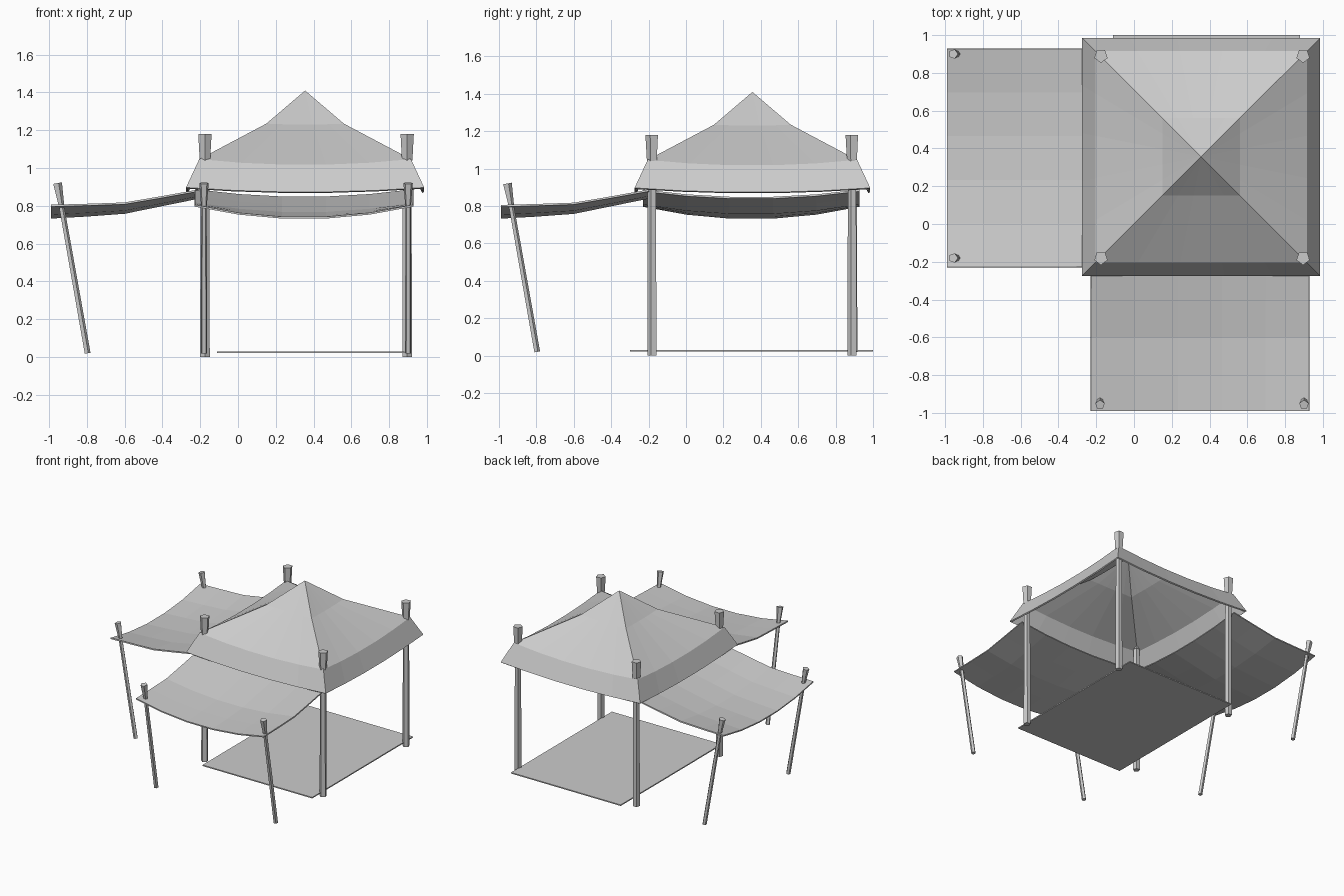
import bpy, bmesh
from mathutils import Vector

if "Cube" in bpy.data.objects:
    bpy.data.objects.remove(bpy.data.objects["Cube"])

C = 0.355          # centre of the main tent in x and y
SEG = 5            # cloth segments along each side


def finish(name, bm, thickness=0):
    bmesh.ops.remove_doubles(bm, verts=bm.verts, dist=0.0005)
    bmesh.ops.recalc_face_normals(bm, faces=bm.faces)
    me = bpy.data.meshes.new(name)
    bm.to_mesh(me)
    bm.free()
    ob = bpy.data.objects.new(name, me)
    bpy.context.collection.objects.link(ob)
    if thickness:
        mod = ob.modifiers.new("cloth_thickness", 'SOLIDIFY')
        mod.thickness = thickness
        mod.offset = -1
    return ob


def grid(bm, rows):
    vs = [[bm.verts.new(p) for p in row] for row in rows]
    for a, b in zip(vs, vs[1:]):
        for i in range(len(a) - 1):
            bm.faces.new((a[i], a[i + 1], b[i + 1], b[i]))


def rod(name, p0, p1, r0, r1, sides=5):
    p0, p1 = Vector(p0), Vector(p1)
    bm = bmesh.new()
    bmesh.ops.create_cone(bm, cap_ends=True, segments=sides, radius1=r0,
                          radius2=r1, depth=(p1 - p0).length)
    ob = finish(name, bm)
    ob.location = (p0 + p1) / 2
    ob.rotation_euler = (p1 - p0).to_track_quat('Z', 'Y').to_euler()
    return ob


def sag(t, depth):
    return depth * 4 * t * (1 - t)


# Main roof: peak, bend, eave and flared skirt (half width, corner z, sag)
bm = bmesh.new()
rings = [(0.205, 1.235, 0.005), (0.56, 1.047, 0.03), (0.63, 0.897, 0.024)]
for turn in range(4):
    def place(x, y, z):
        for _ in range(turn):
            x, y = -y, x
        return (C + x, C + y, z)
    rows = []
    for half, z, depth in rings:
        ts = [i / SEG for i in range(SEG + 1)]
        rows.append([place(half * (2 * t - 1), -half, z - sag(t, depth)) for t in ts])
    grid(bm, rows)
    peak = bm.verts.new((C, C, 1.41))
    edge = [bm.verts.new(p) for p in rows[0]]
    for a, b in zip(edge, edge[1:]):
        bm.faces.new((a, b, peak))
finish("main_roof", bm, 0.012)

# Side awnings: the left one is the front one with x and y swapped
# (distance outward, edge z, sag)
awning = [(-0.20, 0.888, 0.04), (-0.40, 0.852, 0.045),
          (-0.60, 0.818, 0.052), (-0.80, 0.811, 0.06), (-0.99, 0.806, 0.066)]
for side in ("front", "left"):
    def at(along, out, z):
        return (along, out, z) if side == "front" else (out, along, z)
    bm = bmesh.new()
    grid(bm, [[at(-0.228 + 1.155 * i / SEG, out, z - sag(i / SEG, d))
               for i in range(SEG + 1)] for out, z, d in awning])
    ob = finish(side + "_awning", bm)
    if sum(p.normal.z for p in ob.data.polygons) < 0:
        ob.data.flip_normals()
    mod = ob.modifiers.new("cloth_thickness", 'SOLIDIFY')
    mod.thickness = 0.01
    mod.offset = -1

    # Leaning awning poles with wider heads
    for n, a in enumerate((-0.18, 0.9)):
        rod(f"{side}_awning_pole_{n}", at(a, -0.797, 0.02), at(a, -0.937, 0.81), 0.017, 0.015)
        rod(f"{side}_awning_pole_head_{n}", at(a, -0.935, 0.80), at(a, -0.957, 0.92), 0.016, 0.026)

# Main posts with wider heads above the roof
for i, sx in enumerate((-1, 1)):
    for j, sy in enumerate((-1, 1)):
        x, y = C + 0.005 + 0.535 * sx, C + 0.535 * sy
        rod(f"main_post_{i}{j}", (x, y, 0), (x, y, 1.06), 0.027, 0.024)
        rod(f"main_post_head_{i}{j}", (x, y, 1.04), (x, y, 1.18), 0.029, 0.037)

# Floor mat
bm = bmesh.new()
bmesh.ops.create_cube(bm, size=1)
for v in bm.verts:
    v.co = (0.385 + v.co.x * 0.99, 0.35 + v.co.y * 1.3, 0.026 + v.co.z * 0.009)
finish("floor_mat", bm)
